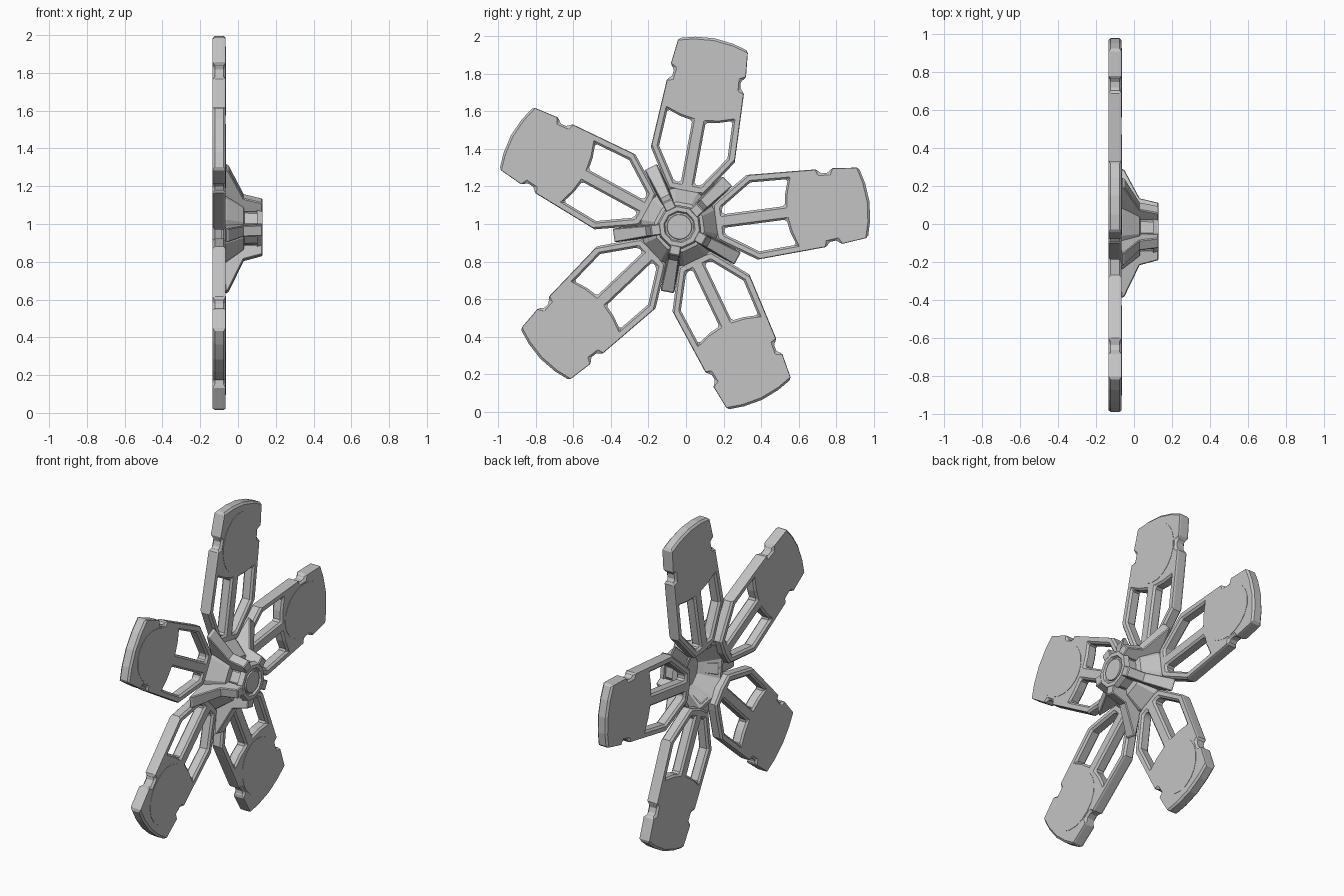
import bpy, bmesh, math
from mathutils import Matrix, Vector

if "Cube" in bpy.data.objects:
    bpy.data.objects.remove(bpy.data.objects["Cube"], do_unlink=True)

GREY = (0.55, 0.55, 0.55, 1)
metal = bpy.data.materials.new("light_grey_metal")
metal.use_nodes = True
metal.diffuse_color = GREY
metal.node_tree.nodes["Principled BSDF"].inputs["Base Color"].default_value = GREY

HUB = Matrix.Translation((0, -0.035, 0.985))
BACK, FRONT = -0.134, -0.065


def finish(name, bm, angle=0, bevel=0):
    """Make an object from local shape (y = outward), turned about the hub axle."""
    bmesh.ops.recalc_face_normals(bm, faces=bm.faces)
    mesh = bpy.data.meshes.new(name)
    bm.to_mesh(mesh)
    bm.free()
    mesh.materials.append(metal)
    ob = bpy.data.objects.new(name, mesh)
    bpy.context.collection.objects.link(ob)
    ob.matrix_world = HUB @ Matrix.Rotation(math.radians(angle), 4, 'X')
    if bevel:
        mod = ob.modifiers.new("chamfer", 'BEVEL')
        mod.width = bevel
        mod.segments = 1
        mod.limit_method = 'ANGLE'
        mod.angle_limit = math.radians(50)
    return ob


def plate(loops, x0, x1):
    """Flat plate from closed (outward, sideways) loops; inner loops are holes."""
    bm = bmesh.new()
    for loop in loops:
        vs = [bm.verts.new((x0, u, v)) for u, v in loop]
        for a, b in zip(vs, vs[1:] + vs[:1]):
            bm.edges.new((a, b))
    bmesh.ops.triangle_fill(bm, edges=bm.edges[:], use_beauty=True,
                            use_dissolve=False, normal=(1, 0, 0))
    ext = bmesh.ops.extrude_face_region(bm, geom=bm.faces[:], use_keep_orig=True)
    moved = [g for g in ext["geom"] if isinstance(g, bmesh.types.BMVert)]
    bmesh.ops.translate(bm, verts=moved, vec=(x1 - x0, 0, 0))
    return bm


def mirrored(half):
    return half + [(u, -v) for u, v in reversed(half) if v]


def flip(loop):
    return [(u, -v) for u, v in reversed(loop)]


# Blade outline with side notches, and the opening beside the spoke
outline = mirrored([(0.18, 0), (0.19, 0.095), (0.225, 0.12), (0.39, 0.227),
                    (0.768, 0.208), (0.775, 0.185), (0.825, 0.18),
                    (0.838, 0.204), (0.987, 0.188), (1.01, 0.1), (1.02, 0)])
opening = [(0.235, 0.036), (0.235, 0.072), (0.405, 0.185),
           (0.605, 0.176), (0.58, 0.1), (0.57, 0.036)]
# Rounded pad on the paddle face
pad = [(0.785 + 0.185 * math.cos(t * math.tau / 20),
        0.165 * math.sin(t * math.tau / 20)) for t in range(20)]

# Rib side profile as (outward, along axle)
rib_profile = [(0.355, -0.066), (0.345, -0.05), (0.18, 0.03), (0.153, 0.13),
               (0.1, 0.13), (0.1, 0.02), (0.17, -0.08), (0.22, -0.08)]


def rib():
    bm = bmesh.new()
    face = bm.faces.new([bm.verts.new((x, r, -0.037)) for r, x in rib_profile])
    ext = bmesh.ops.extrude_face_region(bm, geom=[face], use_keep_orig=True)
    for g in ext["geom"]:
        if isinstance(g, bmesh.types.BMVert):
            g.co.z = 0.037
    for v in bm.verts:                      # narrower towards the front
        if v.co.x > 0:
            v.co.z *= 0.8
    return bm


for i in range(5):
    angle = 7.5 + 72 * i
    finish(f"blade_{i + 1}", plate([outline, opening, flip(opening)], BACK, FRONT),
           angle, 0.011)
    finish(f"blade_pad_{i + 1}", plate([pad], FRONT - 0.004, FRONT + 0.002), angle)
    finish(f"hub_rib_{i + 1}", rib(), angle + 36, 0.005)

# Hollow hub shell turned from a stepped profile (along axle, radius)
hub_profile = [(0.015, 0), (0.015, 0.105), (-0.09, 0.195), (-0.09, 0.215),
               (-0.06, 0.205), (0.03, 0.135), (0.035, 0.1), (0.1, 0.097),
               (0.1, 0.118), (0.13, 0.108), (0.13, 0.085), (0.118, 0.078),
               (0.118, 0)]
bm = bmesh.new()
vs = [bm.verts.new((x, r, 0)) for x, r in hub_profile]
edges = [bm.edges.new(pair) for pair in zip(vs, vs[1:])]
bmesh.ops.spin(bm, geom=vs + edges, cent=(0, 0, 0), axis=(1, 0, 0),
               angle=math.tau, steps=10)
bmesh.ops.remove_doubles(bm, verts=bm.verts, dist=0.0005)
finish("hub_shell", bm, 7.5 + 18)

# Round axle cap
bm = bmesh.new()
bmesh.ops.create_cone(bm, cap_ends=True, segments=20, radius1=0.07, radius2=0.065,
                      depth=0.02,
                      matrix=Matrix.Translation((0.117, 0, 0))
                      @ Matrix.Rotation(math.pi / 2, 4, 'Y'))
finish("axle_cap", bm, 7.5)
